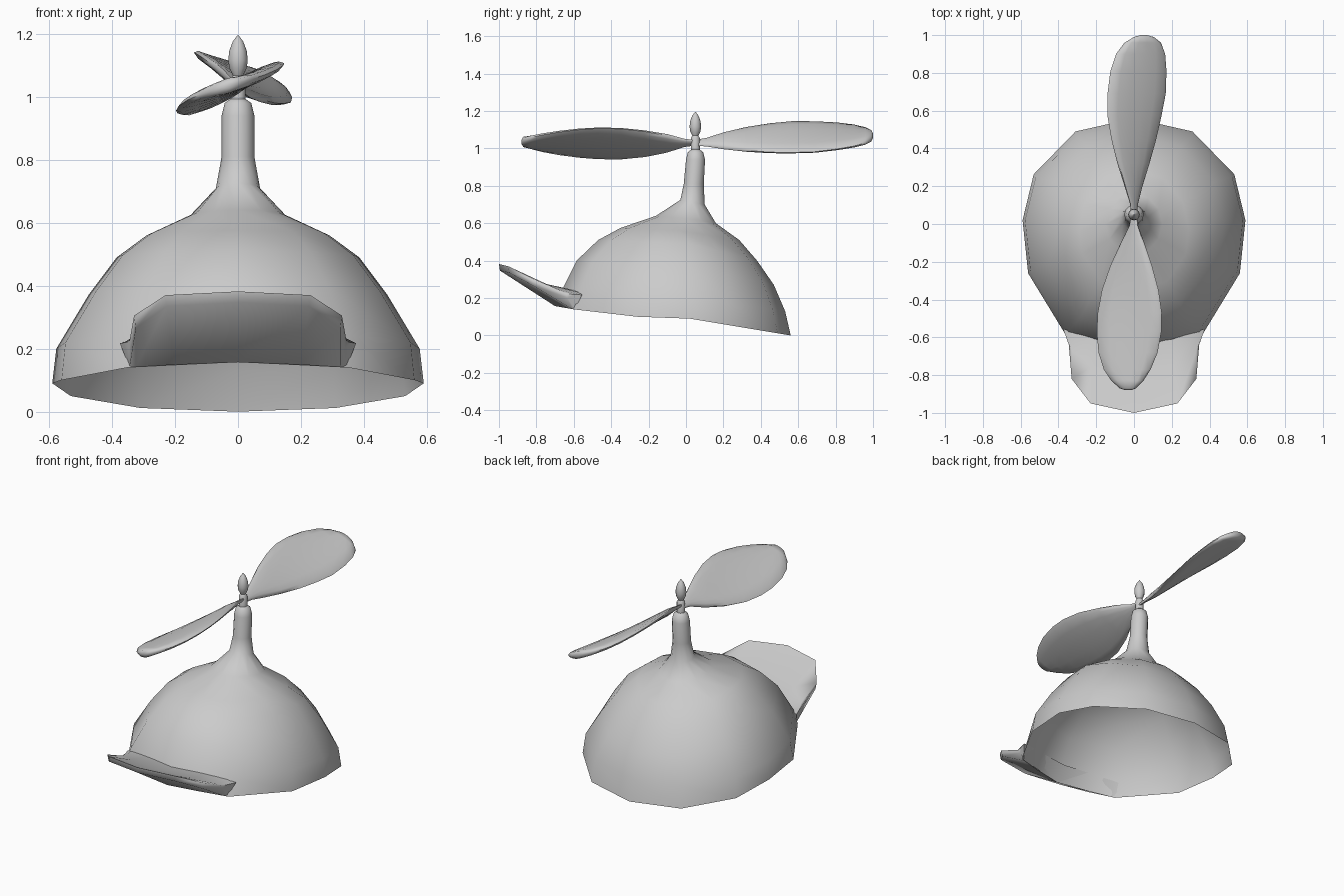
import bpy, bmesh
from math import cos, sin, pi, radians, copysign

if "Cube" in bpy.data.objects:
    bpy.data.objects.remove(bpy.data.objects["Cube"])


def make(name, verts, faces, angle=50):
    me = bpy.data.meshes.new(name)
    me.from_pydata(verts, [], faces)
    bm = bmesh.new()
    bm.from_mesh(me)
    bmesh.ops.remove_doubles(bm, verts=bm.verts, dist=0.0002)
    bmesh.ops.recalc_face_normals(bm, faces=bm.faces)
    bm.to_mesh(me)
    bm.free()
    ob = bpy.data.objects.new(name, me)
    bpy.context.collection.objects.link(ob)
    bpy.ops.object.select_all(action='DESELECT')
    ob.select_set(True)
    bpy.context.view_layer.objects.active = ob
    bpy.ops.object.shade_smooth_by_angle(angle=radians(angle))
    return ob


def loft(name, rings, cap_start=False, cap_end=False, angle=50):
    n = len(rings[0])
    verts = [p for r in rings for p in r]
    faces = [(i * n + j, i * n + (j + 1) % n, (i + 1) * n + (j + 1) % n, (i + 1) * n + j)
             for i in range(len(rings) - 1) for j in range(n)]
    if cap_start:
        faces.append(tuple(range(n)))
    if cap_end:
        faces.append(tuple(range(len(verts) - n, len(verts))))
    return make(name, verts, faces, angle)


# Cap dome flowing into the stem: half width, back y, front y, then z at back, side, front
levels = [
    (.59, .56, -.70, .00, .09, .157), (.577, .53, -.66, .13, .20, .25),
    (.475, .47, -.585, .27, .37, .40), (.385, .38, -.47, .40, .49, .51),
    (.29, .285, -.35, .51, .56, .575), (.15, .16, -.16, .60, .625, .64),
    (.07, .10, -.03, .70, .71, .725), (.052, .095, -.012, .81, .81, .81),
    (.052, .102, 0, .94, .94, .94), (.042, .092, .01, .98, .98, .98),
    (.015, .065, .035, 1.0, 1.0, 1.0)]
half = [(0, 1), (.525, .87), (.9, .45), (1, 0), (.95, -.39), (.6, -.86), (0, -1)]
outline = half + [(-u, v) for u, v in half[-2:0:-1]]
circle = [(sin(k * pi / 6), cos(k * pi / 6)) for k in range(12)]
rings = []
for i, (w, yb, yf, zb, zs, zf) in enumerate(levels):
    yc = .02 if i < 4 else (yb + yf) / 2
    ring = []
    for u, v in (outline if i < 5 else circle):
        y = yc + v * ((yb - yc) if v > 0 else (yc - yf))
        bend = v if v > 0 else v * v if i == 0 else -v
        z = zs + bend * ((zb if v > 0 else zf) - zs)
        ring.append((u * w, y, z))
    rings.append(ring)
loft("cap_dome", rings, cap_end=True, angle=75)

# Upturned brim: root top, outer edge, root bottom and edge thickness for one half
columns = [
    ((.375, -.555, .217), (.345, -.64, .222), (.345, -.595, .142), .02),
    ((.33, -.57, .23), (.33, -.82, .305), (.325, -.61, .142), .04),
    ((.20, -.61, .245), (.23, -.95, .37), (.20, -.65, .149), .035),
    ((0, -.64, .25), (0, -1.0, .382), (0, -.70, .157), .035)]
columns += [tuple((-p[0], p[1], p[2]) for p in c[:3]) + (c[3],) for c in columns[-2::-1]]
sections = []
for k, (top, edge, low, thick) in enumerate(columns):
    sag = 0 if k in (0, 6) else .02
    mid = [a * .6 + b * .4 for a, b in zip(top, edge)]
    under = (edge[0] * .985, edge[1] + .005, edge[2] - thick)
    sections.append([top, (mid[0], mid[1], mid[2] - sag), edge, under, low])
loft("brim", sections, True, True, angle=75)


# Propeller blades: distance along blade, raised-side and lowered-side half widths
def blade(name, stations, direction, rise, base_twist):
    rings = []
    for d, hi, lo in stations:
        twist = base_twist - .48 * d
        mid, hw = (lo - hi) / 2, (lo + hi) / 2
        ring = []
        for k in range(14):
            a = k * 2 * pi / 14
            x = mid + hw * cos(a)
            s = copysign(abs(sin(a)) ** .75, sin(a))
            z = 1.03 + rise * d - twist * x + min(.024, hw * .6) * s
            ring.append((direction * x, .05 + direction * d, z))
        rings.append(ring)
    loft(name, rings, True, True, angle=60)


blade("back_blade", [
    (.0, .015, .015), (.06, .022, .022), (.15, .05, .045), (.27, .088, .082),
    (.4, .12, .118), (.52, .14, .145), (.64, .14, .168), (.76, .125, .172),
    (.85, .095, .165), (.91, .05, .143), (.94, .0, .105), (.95, -.035, .07)], 1, .06, .82)
blade("front_blade", [
    (.0, .015, .015), (.06, .022, .025), (.15, .055, .07), (.27, .095, .125),
    (.4, .13, .17), (.52, .147, .192), (.62, .145, .197), (.73, .125, .188),
    (.82, .088, .16), (.88, .05, .12), (.92, .01, .075), (.93, -.015, .045)], -1, .015, .72)

# Hub pin with pointed bead on top
pin = [(.004, .985), (.024, .99), (.024, 1.055), (.016, 1.068), (.027, 1.09), (.031, 1.115),
       (.028, 1.145), (.017, 1.175), (.002, 1.195)]
loft("hub_and_bead", [[(r * u, .05 + r * v, z) for u, v in circle] for r, z in pin],
     True, True)
